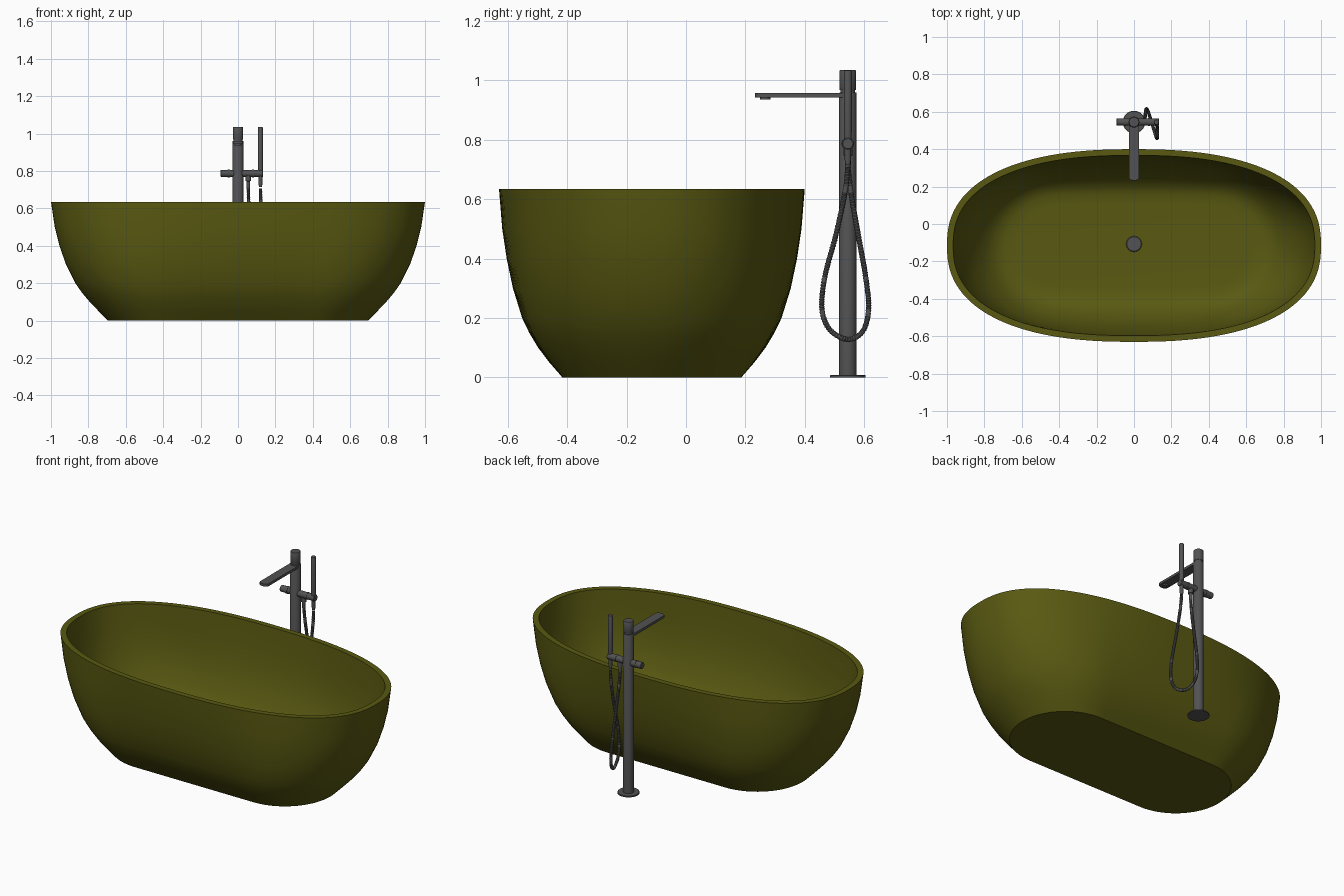
import bpy, bmesh, math
from mathutils import Vector

if "Cube" in bpy.data.objects:
    bpy.data.objects.remove(bpy.data.objects["Cube"])


def material(name, col):
    m = bpy.data.materials.new(name)
    m.diffuse_color = (*col, 1)
    m.use_nodes = True
    m.node_tree.nodes["Principled BSDF"].inputs["Base Color"].default_value = m.diffuse_color
    return m


OLIVE = material("olive", (0.1, 0.1, 0.006))
DARK = material("dark_metal", (0.085, 0.085, 0.088))
TUB_Y, TAP_Y = -0.115, 0.545


def finish(bm, name, mat, angle=35):
    bmesh.ops.recalc_face_normals(bm, faces=bm.faces)
    me = bpy.data.meshes.new(name)
    bm.to_mesh(me)
    bm.free()
    ob = bpy.data.objects.new(name, me)
    bpy.context.collection.objects.link(ob)
    me.materials.append(mat)
    bpy.ops.object.select_all(action='DESELECT')
    ob.select_set(True)
    bpy.context.view_layer.objects.active = ob
    bpy.ops.object.shade_smooth_by_angle(angle=math.radians(angle))
    return ob


def loft(rings, name, mat, angle=35):
    """Skin a list of equal-length rings and cap both ends."""
    bm = bmesh.new()
    vs = [[bm.verts.new(p) for p in r] for r in rings]
    n = len(vs[0])
    for a, b in zip(vs, vs[1:]):
        for i in range(n):
            bm.faces.new((a[i], a[(i + 1) % n], b[(i + 1) % n], b[i]))
    bm.faces.new(vs[0])
    bm.faces.new(vs[-1])
    return finish(bm, name, mat, angle)


def turned(name, profile, x=0, y=TAP_Y, z=0, axis='Z', seg=32):
    """Solid of revolution; profile is (radius, distance along axis)."""
    rings = []
    for r, h in profile:
        ring = []
        for i in range(seg):
            t = 2 * math.pi * i / seg
            u, v = r * math.cos(t), r * math.sin(t)
            p = (u, v, h) if axis == 'Z' else (h, u, v)
            ring.append((p[0] + x, p[1] + y, p[2] + z))
        rings.append(ring)
    return loft(rings, name, DARK)


def oval(z, a, b, w, n=128):
    """Oval outline; w=0 gives a straight-sided stadium, w=1 a full oval."""
    ring = []
    for i in range(n):
        t = 2 * math.pi * (i + 0.5) / n
        x = a * math.cos(t)
        y_oval = b * max(0, 1 - abs(x / a) ** 2.4) ** (1 / 2.4)
        d = max(0, abs(x) - a + b)
        y_stad = math.sqrt(max(0, b * b - d * d))
        y = y_stad + (y_oval - y_stad) * w
        ring.append((x, TUB_Y + math.copysign(y, math.sin(t)), z))
    return ring


# Bathtub: outer shell up to the rim, then inner shell down to the floor
outer = [(0, .695, .302), (.005, .70, .306), (.05, .745, .345), (.1, .793, .383),
         (.15, .835, .413), (.2, .87, .437), (.3, .92, .468), (.4, .955, .489),
         (.5, .98, .504), (.635, 1.0, .515)]
inner = [(.635, .967, .482), (.5, .945, .47), (.4, .918, .453), (.3, .88, .427),
         (.2, .82, .383), (.15, .775, .345), (.12, .735, .312), (.105, .69, .275),
         (.1, .62, .22)]
loft([oval(z, a, b, min(1, z / .6)) for z, a, b in outer + inner], "bathtub", OLIVE, 40)

# Drain cover
turned("drain_cover", [(.042, .095), (.042, .106), (.038, .109)], y=-0.107)

# Floor-standing column with turning handle on top
turned("floor_flange", [(.06, 0), (.06, .006), (.058, .008)])
turned("column", [(.029, .004), (.029, .958), (.028, .96)])
turned("handle_neck", [(.024, .955), (.024, .972)])
turned("handle", [(.027, .968), (.028, .97), (.028, 1.032), (.026, 1.035)])

# Spout: flat bar with rounded end
outline = [(.028, TAP_Y), (.028, .25)]
outline += [(.028 * math.cos(t * math.pi / 8), .25 - .018 * math.sin(t * math.pi / 8))
            for t in range(1, 8)]
outline += [(-.028, .25), (-.028, TAP_Y)]
loft([[(x, y, z) for x, y in outline] for z in (.943, .958)], "spout", DARK)
turned("aerator", [(.018, .936), (.018, .945)], y=.267)

# Cross bar with collars
turned("cross_bar", [(.017, -.093), (.019, -.091), (.019, .132), (.017, .134)],
       z=.787, axis='X')
for i, x in enumerate((-.05, .08)):
    turned(f"bar_collar_{i + 1}", [(.021, x - .006), (.021, x + .006)], z=.787, axis='X')

# Hand shower standing in the bar, and the hose outlet under the bar
turned("hand_shower", [(.008, .715), (.011, .735), (.012, .80), (.0135, .83),
                       (.0135, 1.03), (.012, 1.034)], x=.12)
turned("hose_outlet", [(.008, .705), (.010, .715), (.010, .745), (.015, .747),
                       (.015, .78)], x=.055)

# Ribbed hose: smooth path through a few points, radius alternating
path = [Vector(p) for p in [
    (.055, .545, .76), (.055, .546, .71), (.057, .556, .62), (.06, .58, .48),
    (.063, .605, .34), (.067, .615, .23), (.078, .595, .155), (.094, .545, .128),
    (.112, .485, .16), (.122, .458, .23), (.125, .468, .34), (.124, .505, .48),
    (.122, .535, .62), (.12, .545, .71), (.12, .545, .76)]]
pts = []
for p0, p1, p2, p3 in zip(path, path[1:], path[2:], path[3:]):
    steps = max(4, int((p2 - p1).length / .0045))
    for k in range(steps):
        t = k / steps
        pts.append(.5 * (2 * p1 + (p2 - p0) * t + (2 * p0 - 5 * p1 + 4 * p2 - p3) * t ** 2
                         + (3 * p1 - p0 - 3 * p2 + p3) * t ** 3))
rings = []
for i, p in enumerate(pts):
    tan = (pts[min(i + 1, len(pts) - 1)] - pts[max(i - 1, 0)]).normalized()
    side = (Vector((1, 0, 0)) - tan * tan.x).normalized()
    up = tan.cross(side)
    r = .0095 if i % 2 else .0078
    rings.append([p + r * (side * math.cos(a) + up * math.sin(a))
                  for a in (2 * math.pi * j / 12 for j in range(12))])
loft(rings, "shower_hose", DARK)
